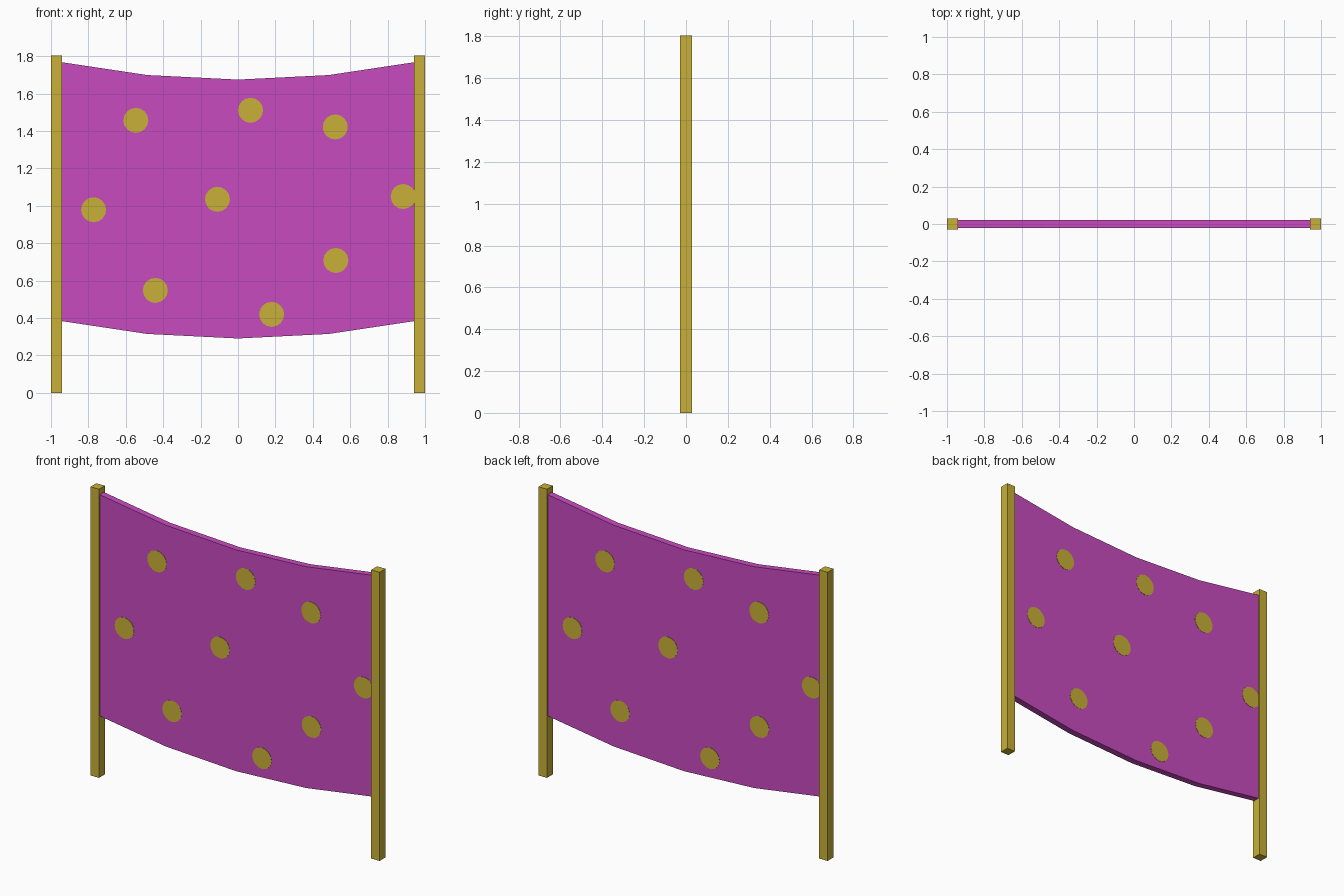
import bpy, bmesh, math
from mathutils import Matrix

if "Cube" in bpy.data.objects:
    bpy.data.objects.remove(bpy.data.objects["Cube"])


def material(name, rgb):
    m = bpy.data.materials.new(name)
    m.diffuse_color = (*rgb, 1.0)
    m.use_nodes = True
    m.node_tree.nodes["Principled BSDF"].inputs["Base Color"].default_value = m.diffuse_color
    return m


MAGENTA = material("magenta cloth", (0.584, 0.069, 0.527))
GOLD = material("gold", (0.58, 0.434, 0.04))


def add_object(name, bm, mat):
    bmesh.ops.recalc_face_normals(bm, faces=bm.faces)
    mesh = bpy.data.meshes.new(name)
    bm.to_mesh(mesh)
    bm.free()
    mesh.materials.append(mat)
    ob = bpy.data.objects.new(name, mesh)
    bpy.context.collection.objects.link(ob)
    return ob


HEIGHT, POST = 1.805, 0.058
SPAN, HALF_THICK = 0.97, 0.0205
SAG, TOP, BOTTOM = 0.097, 1.675, 0.291

# Two square posts
for side, label in ((-1, "left_post"), (1, "right_post")):
    bm = bmesh.new()
    bmesh.ops.create_cube(bm, size=1.0)
    bmesh.ops.scale(bm, vec=(POST, POST, HEIGHT), verts=bm.verts)
    bmesh.ops.translate(bm, vec=(side * (1 - POST / 2), 0, HEIGHT / 2), verts=bm.verts)
    add_object(label, bm, GOLD)

# Sagging banner: four panels following a parabola, extruded to thickness
bm = bmesh.new()
columns = []
for i in range(5):
    t = i / 2 - 1
    columns.append([bm.verts.new((t * SPAN, -HALF_THICK, z + SAG * t * t))
                    for z in (BOTTOM, TOP)])
for a, b in zip(columns, columns[1:]):
    bm.faces.new((a[0], b[0], b[1], a[1]))
ext = bmesh.ops.extrude_face_region(bm, geom=bm.faces[:])
bmesh.ops.translate(bm, vec=(0, 2 * HALF_THICK, 0),
                    verts=[g for g in ext["geom"] if isinstance(g, bmesh.types.BMVert)])
add_object("banner", bm, MAGENTA)

# Thin round dots; the back face repeats the front turned half a circle
DOTS = [(-0.546, 1.457), (0.067, 1.511), (0.52, 1.422),
        (-0.772, 0.979), (-0.11, 1.035), (0.883, 1.05),
        (0.523, 0.708), (-0.442, 0.548), (0.18, 0.42)]
for face, label in ((1, "front_dots"), (-1, "back_dots")):
    bm = bmesh.new()
    for x, z in DOTS:
        place = (Matrix.Translation((face * x, -face * HALF_THICK, z))
                 @ Matrix.Rotation(math.pi / 2, 4, "X"))
        bmesh.ops.create_cone(bm, cap_ends=True, segments=16, radius1=0.067,
                              radius2=0.067, depth=0.003, matrix=place)
    add_object(label, bm, GOLD)
